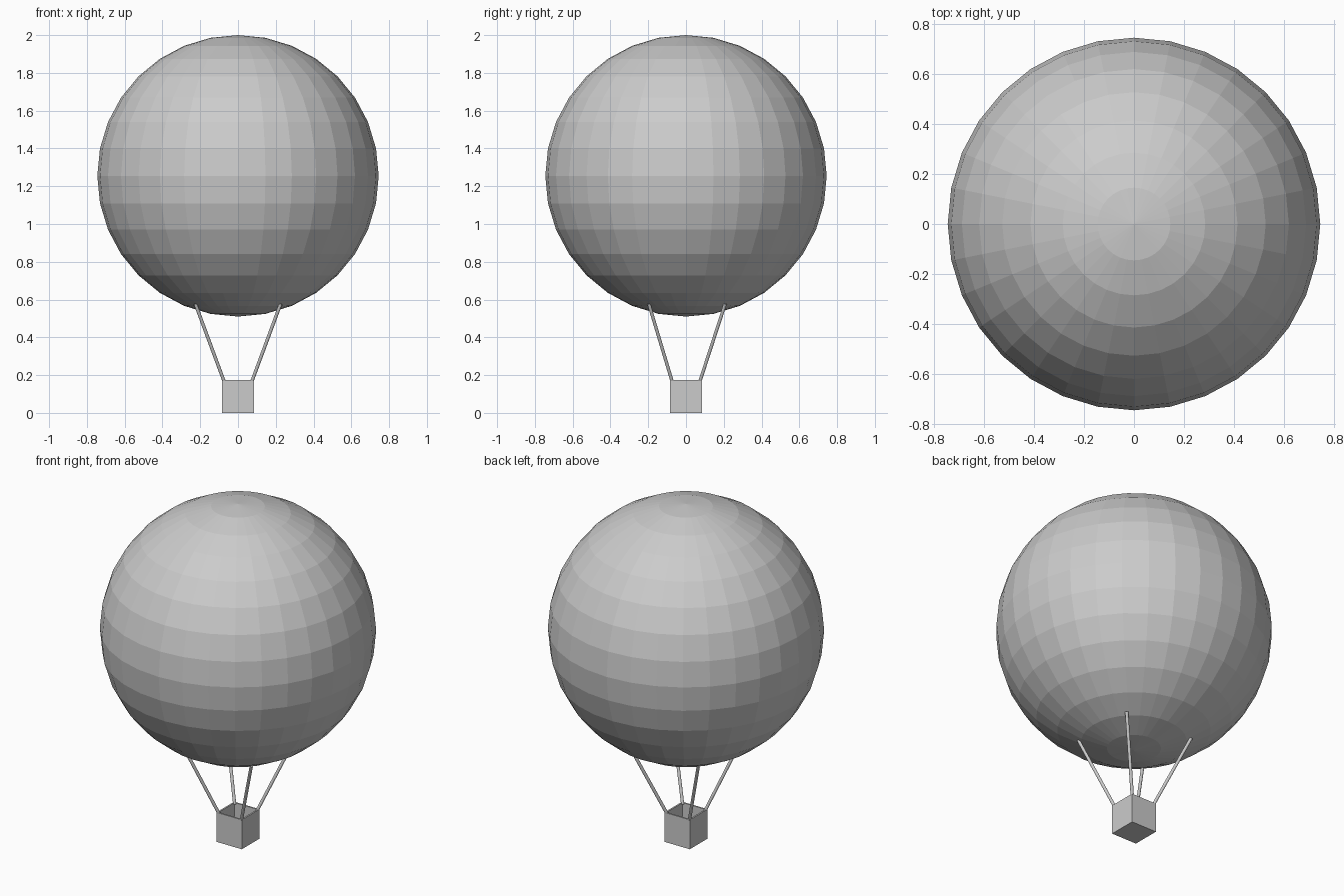
import bpy, bmesh
from mathutils import Vector

if "Cube" in bpy.data.objects:
    bpy.data.objects.remove(bpy.data.objects["Cube"])

grey = bpy.data.materials.new("plain_grey")
grey.diffuse_color = (0.6, 0.6, 0.6, 1)
grey.use_nodes = True
grey.node_tree.nodes["Principled BSDF"].inputs["Base Color"].default_value = grey.diffuse_color


def finish(name, bm):
    """Turn a bmesh into a named, flat-shaded object."""
    mesh = bpy.data.meshes.new(name)
    bm.to_mesh(mesh)
    bm.free()
    mesh.materials.append(grey)
    obj = bpy.data.objects.new(name, mesh)
    bpy.context.collection.objects.link(obj)
    return obj


def rope(name, start, end, radius=0.009):
    """Thin cylinder between two points."""
    start, end = Vector(start), Vector(end)
    axis = end - start
    bm = bmesh.new()
    bmesh.ops.create_cone(bm, cap_ends=True, segments=12, radius1=radius,
                          radius2=radius, depth=axis.length)
    obj = finish(name, bm)
    obj.location = (start + end) / 2
    obj.rotation_mode = 'QUATERNION'
    obj.rotation_quaternion = axis.to_track_quat('Z', 'Y')


# Balloon envelope
bm = bmesh.new()
bmesh.ops.create_uvsphere(bm, u_segments=32, v_segments=16, radius=0.745)
finish("balloon_envelope", bm).location.z = 1.255

# Open basket: box with its top face inset and pushed down to the floor
W, H, WALL = 0.167, 0.175, 0.013
bm = bmesh.new()
bmesh.ops.create_cube(bm, size=1)
bmesh.ops.scale(bm, vec=(W, W, H), verts=bm.verts)
bmesh.ops.translate(bm, vec=(0, 0, H / 2), verts=bm.verts)
top = max(bm.faces, key=lambda f: f.calc_center_median().z)
bmesh.ops.inset_region(bm, faces=[top], thickness=WALL)
floor = bmesh.ops.extrude_discrete_faces(bm, faces=[top])["faces"][0]
bmesh.ops.translate(bm, vec=(0, 0, WALL - H), verts=floor.verts)
finish("basket", bm)

# Four ropes from the basket corners to the envelope
for side, sx in (("left", -1), ("right", 1)):
    for end, sy, y_top in (("front", -1, -0.197), ("back", 1, 0.208)):
        rope(f"rope_{end}_{side}", (sx * 0.073, sy * 0.073, 0.165),
             (sx * 0.226, y_top, 0.578))
